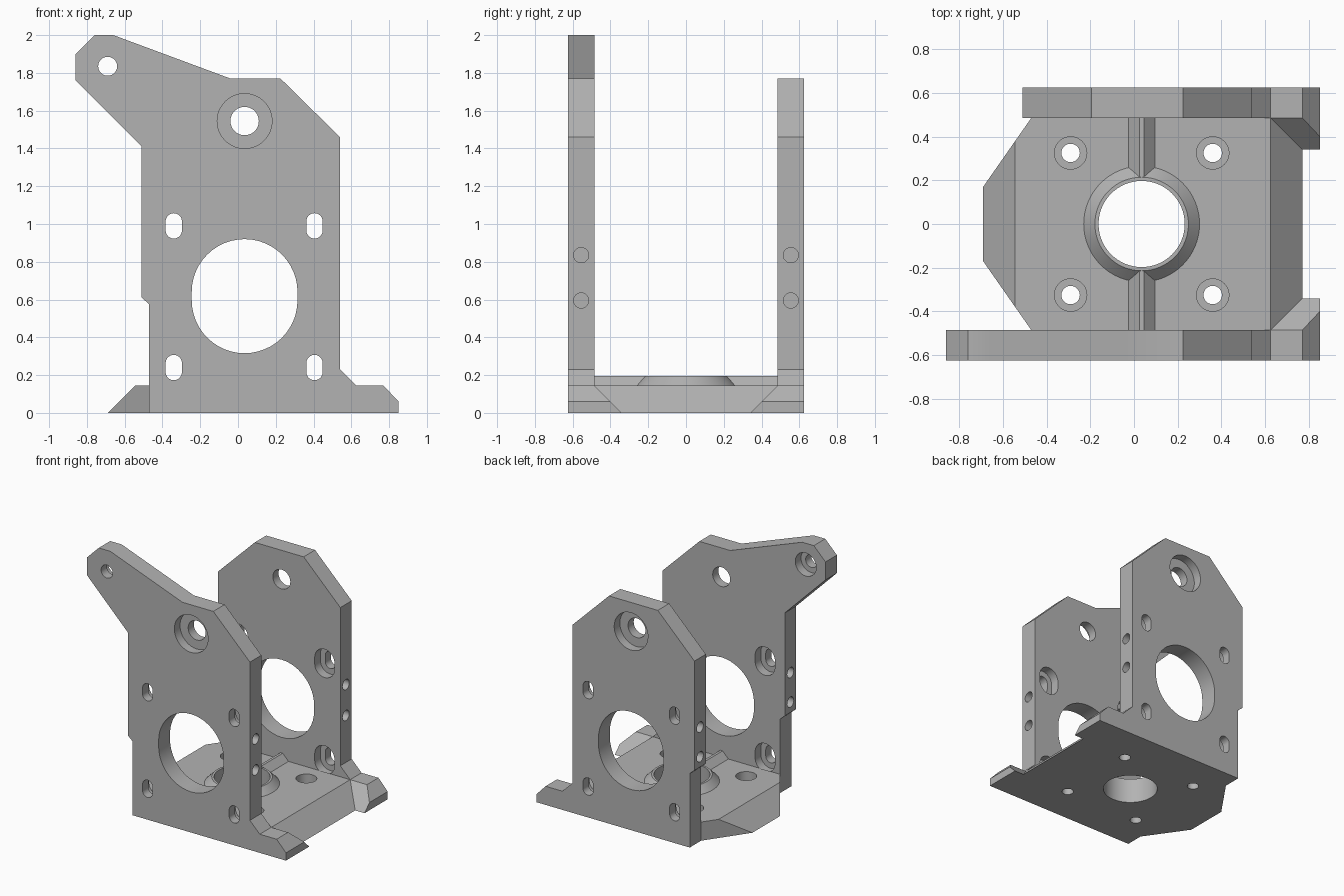
import bpy, bmesh, math
from mathutils import Matrix, Vector

old = bpy.data.objects.get("Cube")
if old:
    bpy.data.objects.remove(old, do_unlink=True)

metal = bpy.data.materials.new("grey_metal")
metal.use_nodes = True
GREY = (0.45, 0.45, 0.45, 1)
metal.diffuse_color = GREY
metal.node_tree.nodes["Principled BSDF"].inputs["Base Color"].default_value = GREY

INNER, OUTER, BASE_Z, CX = 0.485, 0.625, 0.145, 0.035


def make(name, bm):
    bmesh.ops.recalc_face_normals(bm, faces=bm.faces)
    mesh = bpy.data.meshes.new(name)
    bm.to_mesh(mesh)
    bm.free()
    mesh.materials.append(metal)
    obj = bpy.data.objects.new(name, mesh)
    bpy.context.collection.objects.link(obj)
    return obj


def prism(name, profile, y0, y1):
    """Extrude an (x, z) profile along y."""
    bm = bmesh.new()
    face = bm.faces.new([bm.verts.new((x, y0, z)) for x, z in profile])
    new = bmesh.ops.extrude_face_region(bm, geom=[face])["geom"]
    bmesh.ops.translate(bm, vec=(0, y1 - y0, 0),
                        verts=[v for v in new if isinstance(v, bmesh.types.BMVert)])
    return make(name, bm)


def hull(name, points):
    bm = bmesh.new()
    for p in points:
        bm.verts.new(p)
    bmesh.ops.convex_hull(bm, input=bm.verts)
    bmesh.ops.dissolve_limit(bm, angle_limit=0.02, verts=bm.verts, edges=bm.edges)
    return make(name, bm)


def rod(center, axis, r, depth, r_top=None):
    """Cylinder or cone centred on a point, along an axis."""
    bm = bmesh.new()
    turn = Vector(axis).to_track_quat("Z", "Y").to_matrix().to_4x4()
    bmesh.ops.create_cone(bm, cap_ends=True, segments=64, radius1=r,
                          radius2=r if r_top is None else r_top, depth=depth,
                          matrix=Matrix.Translation(center) @ turn)
    return make("rod", bm)


def slot(x, z, r, half, y0, y1):
    """Upright obround through a plate."""
    pts = []
    for i in range(50):
        side, k = divmod(i, 25)
        a = math.pi * (side + k / 24)
        shift = half - r if side == 0 else r - half
        pts.append((x + r * math.cos(a), z + shift + r * math.sin(a)))
    return prism("slot", pts, y0, y1)


def combine(obj, tool, operation="DIFFERENCE"):
    mod = obj.modifiers.new("combine", "BOOLEAN")
    mod.operation, mod.solver, mod.object = operation, "EXACT", tool
    bpy.context.view_layer.update()
    result = obj.evaluated_get(bpy.context.evaluated_depsgraph_get())
    mesh = bpy.data.meshes.new_from_object(result)
    obj.modifiers.clear()
    obj.data = mesh
    bpy.data.objects.remove(tool, do_unlink=True)


def finish(obj):
    bpy.ops.object.select_all(action="DESELECT")
    obj.select_set(True)
    bpy.context.view_layer.objects.active = obj
    bpy.ops.object.shade_smooth_by_angle(angle=math.radians(25))


# Side plates: shared lower outline, with an arm on the front one only
right_side = [(0.225, 1.77), (0.54, 1.46), (0.54, 0.23), (0.625, BASE_Z),
              (0.77, BASE_Z), (0.85, 0.06), (0.85, 0)]
left_side = [(-0.47, 0), (-0.47, 0.575), (-0.51, 0.61)]
arm = [(-0.51, 1.41), (-0.86, 1.76), (-0.86, 1.9), (-0.76, 2), (-0.66, 2), (-0.04, 1.77)]
plain_top = [(-0.51, 1.46), (-0.195, 1.77)]

for name, s, top in (("front_plate", -1, arm), ("back_plate", 1, plain_top)):
    mid = s * (INNER + OUTER) / 2
    y_in, y_out = s * (INNER - 0.1), s * (OUTER + 0.1)
    plate = prism(name, left_side + top + right_side, s * INNER, s * OUTER)
    # Large window
    combine(plate, slot(CX, 0.618, 0.28, 0.302, y_in, y_out))
    # Bearing hole, recessed from the outside
    combine(plate, rod((CX, s * (mid * s + 0.1), 1.545), (0, 1, 0), 0.145, 0.2))
    combine(plate, rod((CX, mid, 1.545), (0, 1, 0), 0.075, 0.4))
    # Mounting slots, recessed from the inside
    for x in (-0.34, 0.405):
        for z in (0.24, 0.99):
            combine(plate, slot(x, z, 0.085, 0.11, y_in, mid))
            combine(plate, slot(x, z, 0.043, 0.067, y_in, y_out))
    # Blind screw holes in the edges
    for x, heights, depth in ((0.54, (0.595, 0.835), 0.3), (-0.51, (0.69, 0.92), 0.22)):
        for z in heights:
            combine(plate, rod((x, mid, z), (1, 0, 0), 0.04, depth))
    # Arm pivot hole, recessed from the inside
    if top is arm:
        combine(plate, rod((-0.69, mid + 0.1, 1.835), (0, 1, 0), 0.09, 0.2))
        combine(plate, rod((-0.69, mid, 1.835), (0, 1, 0), 0.05, 0.4))
    finish(plate)

# Base with sloped ends and clipped left corners
base = hull("base", [(x, s * y, z) for s in (-1, 1) for x, y, z in (
    (-0.69, 0.17, 0), (-0.47, INNER, 0), (0.77, INNER, 0),
    (-0.545, 0.3776, BASE_Z), (-0.47, INNER, BASE_Z), (0.625, INNER, BASE_Z))])

# Sloped gussets beside the feet
for s in (-1, 1):
    gusset = hull("gusset", [(x, s * y, z) for x, z in (
        (0.6, 0), (0.6, BASE_Z), (0.77, BASE_Z), (0.85, 0.06), (0.85, 0))
        for y in (INNER, INNER - BASE_Z + z)])
    combine(base, gusset, "UNION")

# Raised ridge and conical collar
low = BASE_Z - 0.02
ridge = prism("ridge", [(CX - 0.08, low), (CX - 0.01, 0.195),
                        (CX + 0.01, 0.195), (CX + 0.08, low)], -INNER, INNER)
combine(base, ridge, "UNION")
combine(base, rod((CX, 0, (low + 0.196) / 2), (0, 0, 1), 0.285, 0.196 - low, 0.214), "UNION")

# Centre bore and recessed screw holes
combine(base, rod((CX, 0, 0.1), (0, 0, 1), 0.197, 0.5))
for x in (CX - 0.325, CX + 0.325):
    for y in (-0.325, 0.325):
        combine(base, rod((x, y, 0.165), (0, 0, 1), 0.074, 0.2))
        combine(base, rod((x, y, 0.1), (0, 0, 1), 0.042, 0.5))
finish(base)
